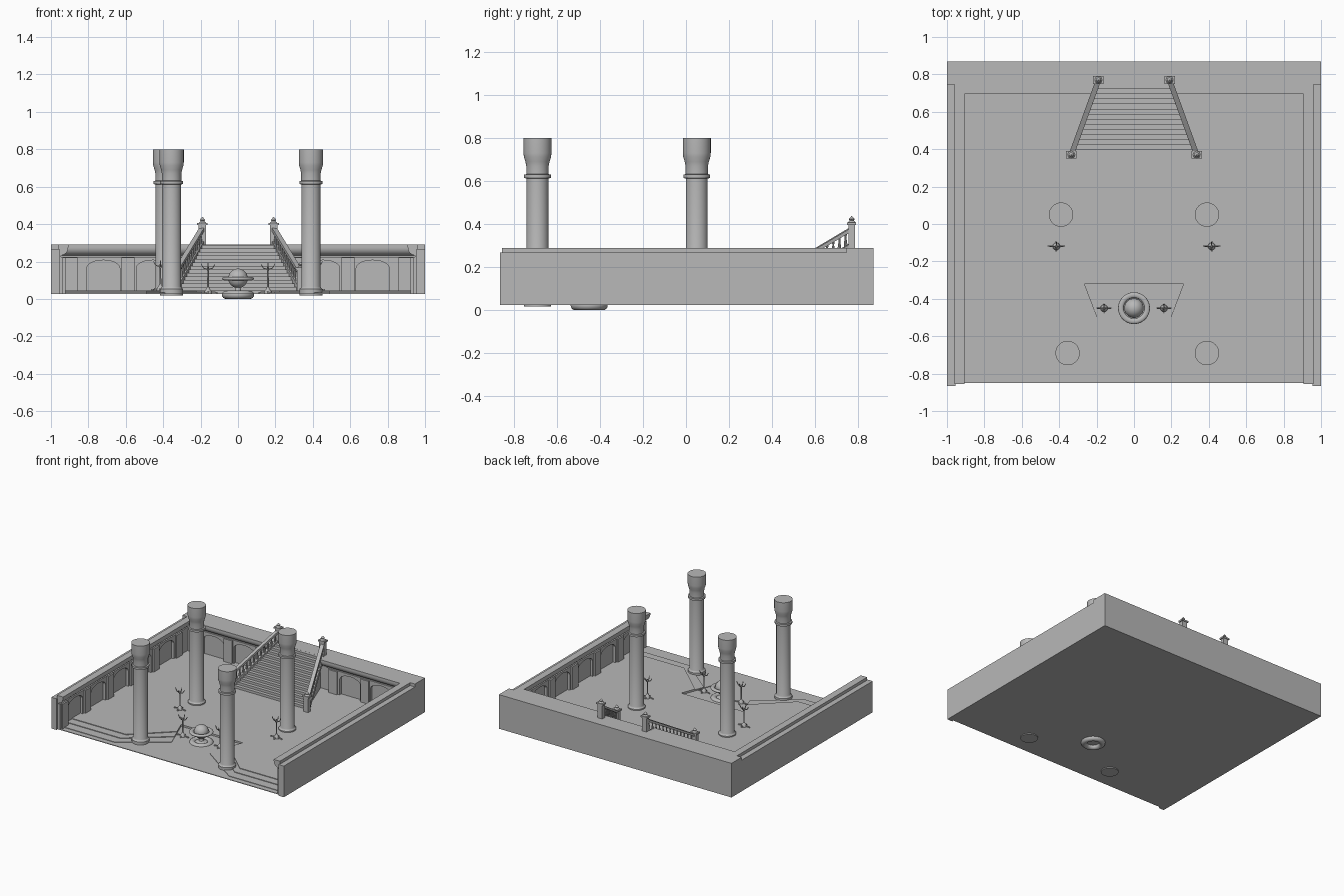
import bpy, bmesh, math
from mathutils import Vector

if "Cube" in bpy.data.objects:
    bpy.data.objects.remove(bpy.data.objects["Cube"])

stone = bpy.data.materials.new("grey_stone")
stone.diffuse_color = (0.48, 0.48, 0.48, 1)
stone.use_nodes = True
stone.node_tree.nodes["Principled BSDF"].inputs["Base Color"].default_value = stone.diffuse_color


def finish(name, bm, smooth=False):
    bmesh.ops.recalc_face_normals(bm, faces=bm.faces)
    me = bpy.data.meshes.new(name)
    bm.to_mesh(me)
    bm.free()
    me.materials.append(stone)
    ob = bpy.data.objects.new(name, me)
    bpy.context.collection.objects.link(ob)
    if smooth:
        bpy.ops.object.select_all(action='DESELECT')
        ob.select_set(True)
        bpy.context.view_layer.objects.active = ob
        bpy.ops.object.shade_smooth_by_angle(angle=math.radians(35))
    return ob


def add_prism(bm, pts, d0, d1, fn):
    """Extrude outline pts from d0 to d1; fn maps (u, v, d) to xyz."""
    a = [bm.verts.new(fn(u, v, d0)) for u, v in pts]
    b = [bm.verts.new(fn(u, v, d1)) for u, v in pts]
    bm.faces.new(a)
    bm.faces.new(b)
    n = len(pts)
    for i in range(n):
        j = (i + 1) % n
        bm.faces.new((a[i], a[j], b[j], b[i]))


def flat(u, v, d):
    return (u, v, d)


def rect(x0, x1, y0, y1):
    return [(x0, y0), (x1, y0), (x1, y1), (x0, y1)]


def add_lathe(bm, prof, x, y, n=32):
    rings = [[bm.verts.new((x + r * math.cos(2 * math.pi * i / n),
                            y + r * math.sin(2 * math.pi * i / n), z))
              for i in range(n)] for r, z in prof]
    for a, b in zip(rings, rings[1:]):
        for i in range(n):
            j = (i + 1) % n
            bm.faces.new((a[i], a[j], b[j], b[i]))
    bm.faces.new(rings[0])
    bm.faces.new(rings[-1])


def add_bar(bm, p, q, w, h):
    """Sloping bar with vertical ends, w wide and h high."""
    p, q = Vector(p), Vector(q)
    d = q - p
    s = Vector((-d.y, d.x, 0)).normalized() * w / 2 if abs(d.x) + abs(d.y) > 1e-6 else Vector((w / 2, 0, 0))
    up = Vector((0, 0, h / 2))
    ends = [[bm.verts.new(c + k) for k in (s + up, s - up, -s - up, -s + up)] for c in (p, q)]
    bm.faces.new(ends[0])
    bm.faces.new(ends[1])
    for i in range(4):
        j = (i + 1) % 4
        bm.faces.new((ends[0][i], ends[0][j], ends[1][j], ends[1][i]))


def torus(name, R, r, x, y, z, sz=1.0):
    bm = bmesh.new()
    n, m = 48, 16
    g = [[bm.verts.new((x + (R + r * math.cos(b)) * math.cos(a), y + (R + r * math.cos(b)) * math.sin(a),
                        z + sz * r * math.sin(b)))
          for b in [2 * math.pi * k / m for k in range(m)]] for a in [2 * math.pi * k / n for k in range(n)]]
    for i in range(n):
        for k in range(m):
            bm.faces.new((g[i][k], g[(i + 1) % n][k], g[(i + 1) % n][(k + 1) % m], g[i][(k + 1) % m]))
    finish(name, bm, True)


# floor: lowest slab, then three terraces stepping down to the front
bm = bmesh.new()
add_prism(bm, rect(-.96, .96, -.85, .75), .025, .03, flat)
finish("floor_slab", bm)
steps = [(-.81, -.165, -.58, .034), (-.74, -.196, -.50, .039), (-.677, -.223, -.43, .044)]
for k, (y, xi, yi, top) in enumerate(steps):
    half = [(-.957, y), (-.49, y), (xi, yi), (-.265, -.32)]
    pts = half + [(-a, b) for a, b in reversed(half)] + [(.957, .75), (-.957, .75)]
    bm = bmesh.new()
    add_prism(bm, pts, .0255 + k * .0005, top, flat)
    finish("floor_terrace_%d" % (k + 1), bm)

# outer walls
bm = bmesh.new()
add_prism(bm, rect(-1, 1, .745, .87), .025, .29, flat)
finish("back_wall", bm)
for s in (-1, 1):
    bm = bmesh.new()
    add_prism(bm, rect(s * 1, s * .955, -.865, .745), .025, .267, flat)
    finish("side_wall", bm)


# arched wall facings: outline notched by arches, with pilasters between them
def arcade(name, a, b, centres, pilasters, fn):
    pts = [(a, .03)]
    for c in centres:
        pts += [(c - .088, .03)]
        for i in range(13):
            t = math.pi * (1 - i / 12)
            pts.append((c + .088 * math.cos(t), .165 + .042 * math.sin(t)))
        pts += [(c + .088, .03)]
    pts += [(b, .03), (b, .225), (a, .225)]
    bm = bmesh.new()
    add_prism(bm, pts, -.002, .02, fn)
    finish(name + "_arches", bm)
    bm = bmesh.new()
    for p in pilasters:
        add_prism(bm, rect(p - .035, p + .035, .03, .222), .015, .032, fn)
    finish(name + "_pilasters", bm)


# cornice outline as (distance from wall, height)
cove = [(-.004, .22), (.008, .22), (.010, .232), (.022, .236), (.034, .243), (.043, .255),
        (.047, .268), (.047, .276), (.050, .276), (.050, .29), (-.004, .29)]
side_c = [-.66 + .28 * i for i in range(5)]
for s in (-1, 1):
    def side(u, v, d, s=s):
        return (s * (.955 - d), u, v)

    def back(u, v, d, s=s):
        return (s * u, .745 - d, v)
    arcade("side_wall", -.85, .745, side_c, [c - .14 for c in side_c] + [side_c[-1] + .14], side)
    arcade("back_wall", .27, .955, [.455, .72], [.315, .5875, .893], back)
    bm = bmesh.new()
    add_prism(bm, cove, -.855, .745, lambda d, z, y: (s * (.955 - d), y, z))
    finish("side_cornice", bm, True)
    bm = bmesh.new()
    add_prism(bm, cove, .205, .955, lambda d, z, x: (s * x, .745 - d, z))
    finish("back_cornice", bm, True)

# staircase, narrowing towards the top
bm = bmesh.new()
N = 13


def half_width(y):
    return .315 - (y - .40) * .125 / .34


for i in range(N):
    y0, y1 = .395 + .355 * i / N, .395 + .355 * (i + 1) / N
    w0, w1 = half_width(y0), half_width(y1)
    add_prism(bm, [(-w0, y0), (w0, y0), (w1, y1), (-w1, y1)], .028, .044 + .2455 * (i + 1) / N, flat)
finish("staircase", bm)

# banisters: posts with pointed caps, rails and balusters
for s in (-1, 1):
    lo, hi = Vector((s * .335, .37, 0)), Vector((s * .19, .77, 0))
    bm = bmesh.new()
    for c, z0, z1 in ((lo, .03, .155), (hi, .285, .395)):
        add_prism(bm, rect(c.x - .02, c.x + .02, c.y - .016, c.y + .016), z0, z1, flat)
        add_prism(bm, rect(c.x - .028, c.x + .028, c.y - .021, c.y + .021), z1, z1 + .012, flat)
        add_lathe(bm, [(.020, z1 + .012), (.010, z1 + .022), (.014, z1 + .028), (.001, z1 + .043)], c.x, c.y, 8)
    finish("newel_posts", bm)
    bm = bmesh.new()
    up = Vector((0, 0, 1))
    add_bar(bm, lo + up * .14, hi + up * .378, .028, .018)
    add_bar(bm, lo + up * .045, hi + up * .295, .026, .04)
    finish("banister_rails", bm)
    bm = bmesh.new()
    for i in range(1, 14):
        c = lo.lerp(hi, i / 14)
        za, zb = .055 + .25 * i / 14, .138 + .238 * i / 14
        h = zb - za
        add_lathe(bm, [(.007, za), (.008, za + h * .3), (.004, za + h * .7), (.007, zb)], c.x, c.y, 8)
    finish("balusters", bm, True)

# four tall columns
for x, y, z in ((-.39, .05, .035), (.39, .05, .035), (-.355, -.69, .018), (.39, -.69, .018)):
    bm = bmesh.new()
    add_lathe(bm, [(.062, z), (.062, .053), (.055, .058), (.051, .066), (.051, .612), (.062, .614), (.062, .630),
                   (.052, .632), (.052, .67), (.056, .69), (.063, .712), (.065, .73), (.065, .80)], x, y, 32)
    finish("column", bm, True)

# globe fountain
torus("fountain_basin", .064, .022, 0, -.45, .022)
torus("globe_ring", .070, .015, 0, -.45, .108, .65)
bm = bmesh.new()
add_lathe(bm, [(.045, .025), (.045, .032), (.018, .042), (.014, .06), (.025, .07)], 0, -.45, 24)
finish("fountain_pedestal", bm, True)
bm = bmesh.new()
bmesh.ops.create_uvsphere(bm, u_segments=32, v_segments=20, radius=.052)
bmesh.ops.translate(bm, verts=bm.verts, vec=(0, -.45, .11))
finish("globe", bm, True)

# branched lamp stands
for x, y, z in ((-.415, -.12, .044), (.415, -.12, .044), (-.16, -.45, .029), (.16, -.45, .029)):
    bm = bmesh.new()
    add_lathe(bm, [(.020, z), (.019, z + .012), (.010, z + .024), (.005, z + .035), (.004, z + .12),
                   (.008, z + .128), (.003, z + .145)], x, y, 12)
    for dx, dy in ((1, 0), (-1, 0), (0, .6), (0, -.6)):
        c = Vector((x, y, z))
        o = Vector((dx, dy, 0))
        add_bar(bm, c + Vector((0, 0, .128)), c + o * .025 + Vector((0, 0, .136)), .005, .006)
        add_bar(bm, c + o * .025 + Vector((0, 0, .136)), c + o * .038 + Vector((0, 0, .158)), .005, .008)
        add_bar(bm, c + Vector((0, 0, .012)), c + o * .05 + Vector((0, 0, .004)), .008, .007)
    finish("lamp_stand", bm, True)
